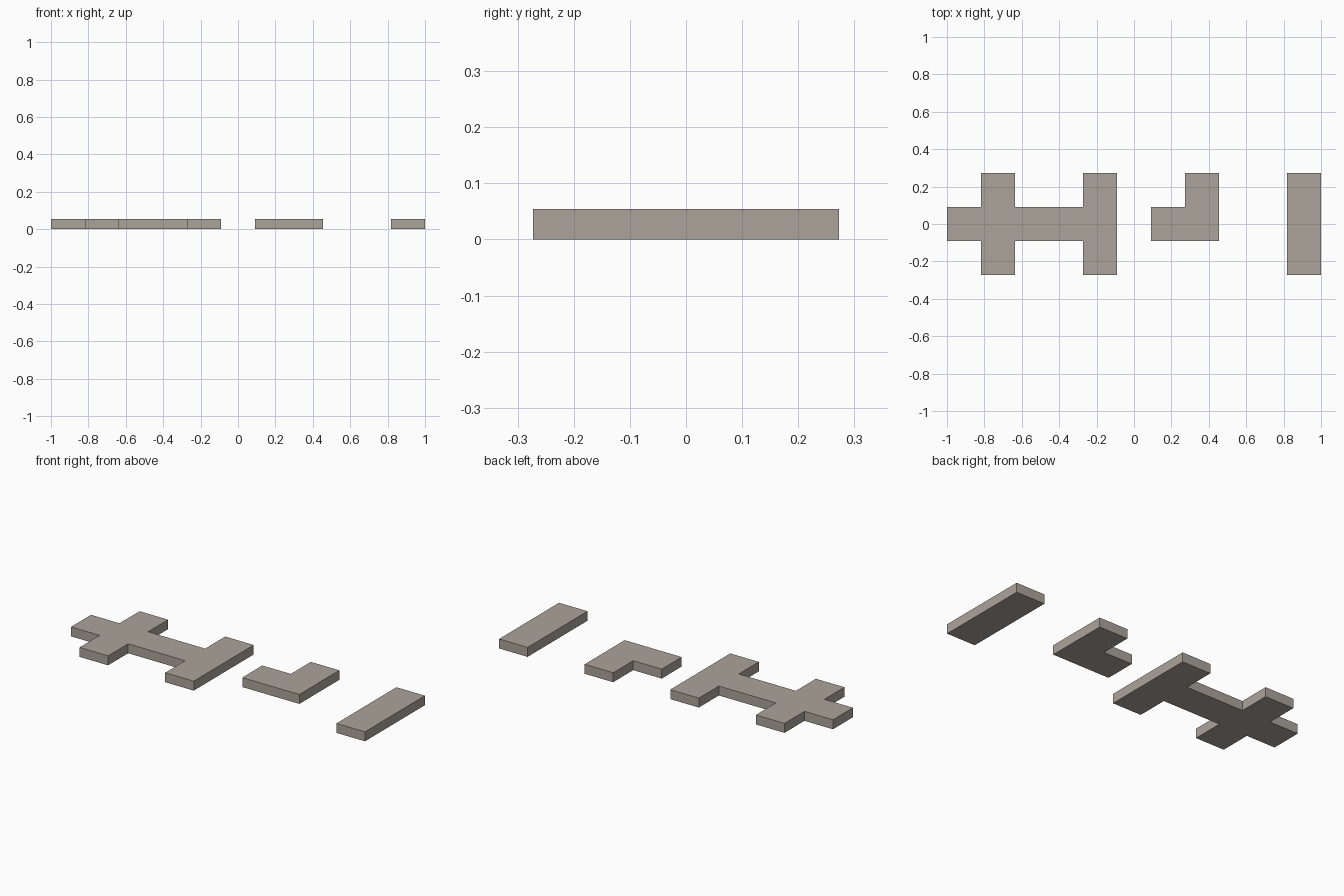
import bpy, bmesh

if "Cube" in bpy.data.objects:
    bpy.data.objects.remove(bpy.data.objects["Cube"])

U = 2 / 11          # width of one path strip
H = 0.3 * U         # slab thickness

stone = bpy.data.materials.new("warm_grey_stone")
stone.diffuse_color = (0.41, 0.37, 0.325, 1)
stone.use_nodes = True
stone.node_tree.nodes["Principled BSDF"].inputs["Base Color"].default_value = stone.diffuse_color


def slab(name, cx, outline):
    """Extrude a flat outline (in strip widths around cx) into a slab on z = 0."""
    bm = bmesh.new()
    face = bm.faces.new([bm.verts.new((cx + x * U, y * U, 0)) for x, y in outline])
    top = bmesh.ops.extrude_face_region(bm, geom=[face])["geom"]
    bmesh.ops.translate(bm, vec=(0, 0, H),
                        verts=[v for v in top if isinstance(v, bmesh.types.BMVert)])
    bmesh.ops.recalc_face_normals(bm, faces=bm.faces)
    mesh = bpy.data.meshes.new(name)
    bm.to_mesh(mesh)
    bm.free()
    mesh.materials.append(stone)
    bpy.context.collection.objects.link(bpy.data.objects.new(name, mesh))


a, b = 0.5, 1.5     # half strip, arm reach

# Four-way crossing
slab("cross_piece", -4 * U, [(-b, -a), (-a, -a), (-a, -b), (a, -b), (a, -a), (b, -a),
                             (b, a), (a, a), (a, b), (-a, b), (-a, a), (-b, a)])
# Three-way junction, stem towards -x
slab("tee_piece", -U, [(-b, -a), (-a, -a), (-a, -b), (a, -b),
                       (a, b), (-a, b), (-a, a), (-b, a)])
# Corner, arms towards -x and +y
slab("corner_piece", 2 * U, [(-b, -a), (a, -a), (a, b), (-a, b), (-a, a), (-b, a)])
# Straight strip
slab("straight_piece", 5 * U, [(-a, -b), (a, -b), (a, b), (-a, b)])
